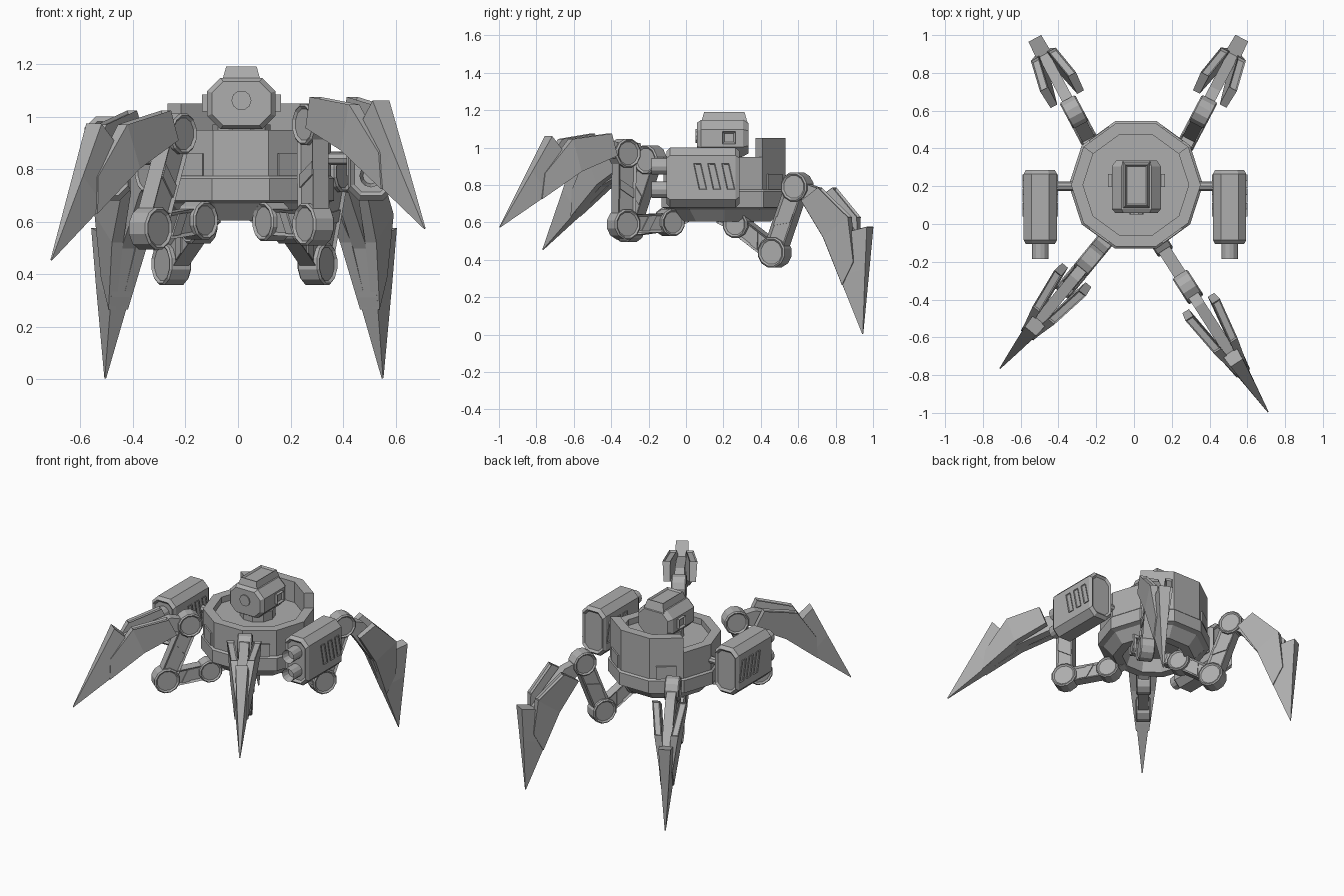
import bpy, bmesh
from math import cos, sin, pi
from mathutils import Vector

cube = bpy.data.objects.get("Cube")
if cube:
    bpy.data.objects.remove(cube)

metal = bpy.data.materials.new("grey_metal")
metal.use_nodes = True
GREY = (0.42, 0.42, 0.42, 1)
metal.diffuse_color = GREY
metal.node_tree.nodes["Principled BSDF"].inputs["Base Color"].default_value = GREY

CX, CY = 0.01, 0.207
X, Y, Z = Vector((1, 0, 0)), Vector((0, 1, 0)), Vector((0, 0, 1))
CENTRE = Vector((CX, CY, 0))


def loft(name, rings, insets=()):
    """Skin a list of rings and cap them; insets holds (face chooser, thickness, depth)."""
    bm = bmesh.new()
    rows = [[bm.verts.new(p) for p in ring] for ring in rings]
    n = len(rows[0])
    for a, b in zip(rows, rows[1:]):
        for i in range(n):
            bm.faces.new((a[i], a[(i + 1) % n], b[(i + 1) % n], b[i]))
    bm.faces.new(rows[0])
    bm.faces.new(rows[-1])
    bmesh.ops.recalc_face_normals(bm, faces=bm.faces)
    for choose, thickness, depth in insets:
        bm.normal_update()
        picked = [f for f in bm.faces if choose(f)]
        bmesh.ops.inset_individual(bm, faces=picked, thickness=thickness, depth=depth)
    mesh = bpy.data.meshes.new(name)
    bm.to_mesh(mesh)
    bm.free()
    mesh.materials.append(metal)
    bpy.context.collection.objects.link(bpy.data.objects.new(name, mesh))


def facing(axis):
    return lambda f: f.normal.dot(axis) > 0.9


def along(axis):
    return lambda f: abs(f.normal.dot(axis)) > 0.9


def circle(centre, r, n, a, b, start=0.0):
    return [centre + a * r * cos(start + 2 * pi * i / n) + b * r * sin(start + 2 * pi * i / n)
            for i in range(n)]


def octagon(x, y, z, w, h, cut, k=1.0):
    half = [(w, h - cut), (w - cut, h), (cut - w, h), (-w, h - cut)]
    return [Vector((x + p * k, y, z + q * k)) for p, q in half + [(-p, -q) for p, q in half]]


def rect(x, y, z, w, d):
    return [Vector((x + i * w, y + j * d, z)) for i, j in ((-1, -1), (1, -1), (1, 1), (-1, 1))]


def decagon(r, z):
    return circle(CENTRE + Z * z, r, 10, X, Y)


# Hull: ten-sided tub with a belt, a tapered underside and a hollow below
tub = [(0.17, 0.69), (0.2, 0.605), (0.26, 0.605), (0.32, 0.67), (0.355, 0.68), (0.355, 0.765),
       (0.343, 0.775), (0.343, 0.95), (0.28, 0.95), (0.28, 0.91)]
loft("hull", [decagon(r, z) for r, z in tub])

# Raised rear wall over three sides of the hull
outer, inner = decagon(0.343, 0.9), decagon(0.28, 0.9)
loft("rear_wall", [[outer[i], inner[i], inner[i] + Z * 0.15, outer[i] + Z * 0.15]
                   for i in (1, 2, 3, 4)])

# Thin panels on the hull sides above the legs
for i in (1, 3, 6, 8):
    a, b = outer[i], outer[(i + 1) % 10]
    out = (a + b) / 2 - CENTRE
    out.z = 0
    out.normalize()
    p, q = a.lerp(b, 0.2), a.lerp(b, 0.8)
    quad = [Vector((v.x, v.y, z)) for v, z in ((p, 0.775), (q, 0.775), (q, 0.86), (p, 0.86))]
    loft("hull_panel", [quad, [v + out * 0.009 for v in quad]])

# Head: bevelled octagonal block, neck, roof hatch, eye and ears
HX, HY, HZ = 0.013, 0.195, 1.05
loft("head", [octagon(HX, y, HZ, 0.13, 0.097, 0.05, k)
              for y, k in ((0.058, 0.86), (0.08, 1), (0.305, 1), (0.335, 0.84))])
loft("neck", [circle(Vector((HX, HY, z)), 0.11, 10, X, Y) for z in (0.9, 0.97)])
loft("roof_hatch", [rect(HX, HY + 0.01, 1.13, 0.075, 0.125), rect(HX, HY + 0.01, 1.19, 0.058, 0.108)],
     [(facing(Z), 0.012, -0.012)])
loft("eye", [circle(Vector((HX, y, 1.062)), 0.038, 10, X, Z) for y in (0.06, 0.051)])
for side in (-1, 1):
    ear = [Vector((HX + side * 0.12, y, z))
           for y, z in ((0.195, 1.02), (0.265, 1.02), (0.265, 1.085), (0.195, 1.085))]
    loft("ear", [ear, [v + X * side * 0.03 for v in ear]], [(facing(X * side), 0.014, -0.012)])

# Side gun pods
for side in (-1, 1):
    px = 0.005 + side * 0.501
    loft("gun_pod", [octagon(px, y, 0.84, 0.088, 0.16, 0.042, k)
                     for y, k in ((-0.105, 0.88), (-0.085, 1), (0.265, 1), (0.285, 0.88))],
         [(along(Y), 0.015, -0.012)])
    for z in (0.9, 0.775):
        loft("gun_barrel", [circle(Vector((px, y, z)), 0.044, 12, X, Z) for y in (-0.185, -0.06)],
             [(facing(-Y), 0.013, -0.05)])
    loft("pod_axle", [circle(Vector((CX + side * s, 0.2, 0.84)), 0.024, 8, Y, Z) for s in (0.3, 0.43)])
    # Three slanted vents on both flanks
    for flank in (-1, 1):
        for k in range(3):
            y = 0.04 + k * 0.075
            fx = px + flank * 0.085
            vent = [Vector((fx, y + dy, z)) for dy, z in
                    ((0.03, 0.775), (0.072, 0.775), (0.04, 0.915), (0, 0.915))]
            loft("pod_vent", [vent, [v + X * flank * 0.009 for v in vent]],
                 [(facing(X * flank), 0.006, -0.005)])


def build_leg(label, hip, tip, knee, ankle):
    """Leg in the vertical plane through hip and tip; knee, ankle = (reach, height)."""
    hip, tip = Vector(hip), Vector(tip)
    d = Vector((tip.x - hip.x, tip.y - hip.y, 0)).normalized()
    t = d.cross(Z)

    def spot(reach, height):
        return Vector((hip.x, hip.y, 0)) + d * reach + Z * height

    knee, ankle = spot(*knee), spot(*ankle)

    def joint(name, c, r):
        loft(label + name, [circle(c + t * w, r * k, 12, d, Z, pi / 12) for w, k in
                            ((-0.047, 0.9), (-0.04, 1), (0.04, 1), (0.047, 0.9))],
             [(along(t), 0.01, -0.008)])

    def link(name, a, b, h, w):
        run = (b - a).normalized()
        up = run.cross(t)
        loft(label + name, [[p + up * i * h + t * j * w for i, j in
                             ((-1, -1), (1, -1), (1, 1), (-1, 1))] for p in (a, b)],
             [(along(t), 0.018, -0.01)])
        # Stepped plate across the middle of each link
        for s in (-1, 1):
            mid = a.lerp(b, 0.5) + t * s * (w - 0.012)
            step = [mid + run * i + up * j for i, j in
                    ((-0.05, -h * .8), (0, -h * .8), (0.05, h * .8), (0, h * .8))]
            loft(label + name + "_plate", [step, [v + t * s * 0.009 for v in step]])

    joint("hip_joint", hip, 0.075)
    joint("knee_joint", knee, 0.083)
    joint("ankle_joint", ankle, 0.08)
    link("thigh", hip, knee, 0.05, 0.034)
    link("shin", knee, ankle, 0.055, 0.036)
    # Hip mount running back into the hull
    link("hip_mount", hip - d * 0.1 + Z * 0.045, hip, 0.04, 0.034)

    # Claw foot: u runs to the tip, v points to its outer edge
    u = (tip - ankle).normalized()
    v = t.cross(u)
    if v.dot(d) < 0:
        v = -v
    length = (tip - ankle).length

    def section(ul, vl, uh, vh, low, high):
        lo, hi = ankle + u * ul + v * vl, ankle + u * uh + v * vh
        return [lo + t * low[0], lo + t * low[1], hi + t * high[1], hi + t * high[0]]

    def pair(w):
        return (-w, w)

    loft(label + "foot_arm", [section(0, -0.04, 0, 0.05, pair(0.03), pair(0.03)),
                              section(0.1, 0.02, 0.07, 0.12, pair(0.03), pair(0.03)),
                              section(0.38, 0.06, 0.37, 0.2, pair(0.03), pair(0.03))])
    loft(label + "foot_spike", [section(0.33, 0.06, 0.39, 0.297, pair(0.05), pair(0.038)),
                                section(0.55, 0.03, 0.58, 0.182, pair(0.04), pair(0.026)),
                                section(length, -0.002, length, 0.002, pair(0.003), pair(0.003))])
    # Forked fins either side of the arm, each with a recessed top
    for s in (-1, 1):
        def span(a, b):
            return (s * a, s * b)
        loft(label + "foot_fin",
             [section(0.1, 0.035, 0.085, 0.16, span(0.06, 0.1), span(0.06, 0.108)),
              section(0.33, 0.055, 0.3, 0.235, span(0.03, 0.078), span(0.028, 0.075)),
              section(0.6, 0.025, 0.52, 0.14, span(0.01, 0.042), span(0.01, 0.04))],
             [(lambda f: f.normal.dot(v) > 0.6 and (f.calc_center_median() - ankle).dot(u) < 0.3,
               0.01, -0.012)])


# Four legs, each in its own pose
build_leg("front_left_", (0.13, -0.09, 0.6), (0.71, -0.995, 0.575), (0.29, 0.59), (0.285, 0.97))
build_leg("front_right_", (-0.155, -0.09, 0.605), (-0.71, -0.765, 0.455), (0.28, 0.575), (0.13, 0.935))
for label, hip_x, tip_x in (("back_left_", 0.2, 0.55), ("back_right_", -0.15, -0.505)):
    build_leg(label, (hip_x, 0.28, 0.59), (tip_x, 0.945, 0.005), (0.22, 0.44), (0.355, 0.79))
